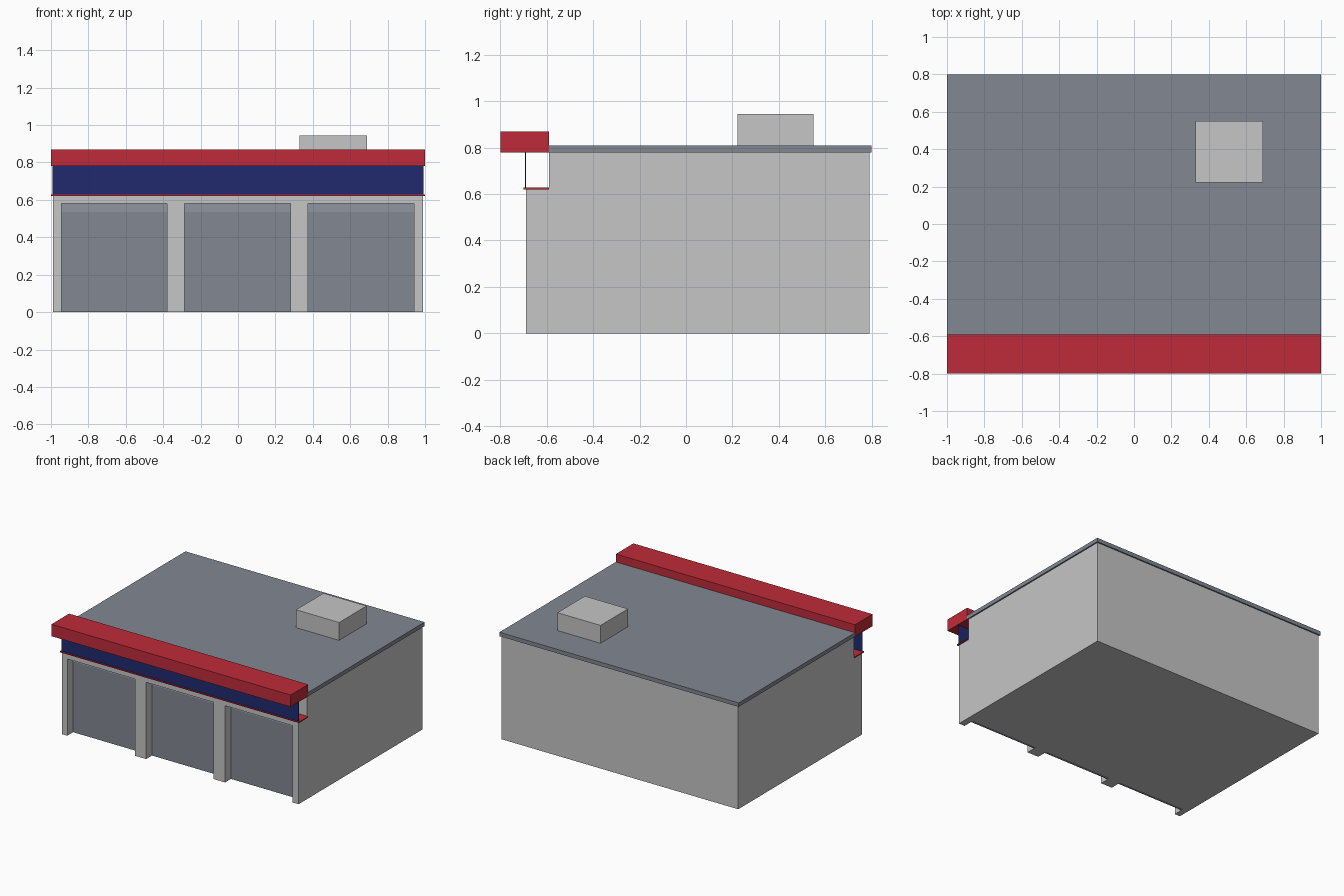
import bpy, bmesh

if "Cube" in bpy.data.objects:
    bpy.data.objects.remove(bpy.data.objects["Cube"])


def material(name, rgb):
    m = bpy.data.materials.new(name)
    lin = [(c / 12.92 if c <= 0.04045 else ((c + 0.055) / 1.055) ** 2.4) for c in rgb]
    m.diffuse_color = (*lin, 1)
    m.use_nodes = True
    m.node_tree.nodes["Principled BSDF"].inputs["Base Color"].default_value = m.diffuse_color
    return m


WALL = material("pale_grey", (0.775, 0.775, 0.78))
SLATE = material("slate_grey", (0.51, 0.53, 0.57))
RED = material("red", (0.75, 0.17, 0.225))
BLUE = material("navy_blue", (0.125, 0.165, 0.43))


def extrude_x(name, profile, x0, x1, mat):
    """Extrude a closed (y, z) profile along x."""
    bm = bmesh.new()
    face = bm.faces.new([bm.verts.new((x0, y, z)) for y, z in profile])
    ext = bmesh.ops.extrude_face_region(bm, geom=[face])
    moved = [v for v in ext["geom"] if isinstance(v, bmesh.types.BMVert)]
    bmesh.ops.translate(bm, verts=moved, vec=(x1 - x0, 0, 0))
    bmesh.ops.recalc_face_normals(bm, faces=bm.faces)
    me = bpy.data.meshes.new(name)
    bm.to_mesh(me)
    bm.free()
    ob = bpy.data.objects.new(name, me)
    bpy.context.collection.objects.link(ob)
    if mat:
        me.materials.append(mat)
    return ob


def box(name, x0, x1, y0, y1, z0, z1, mat):
    return extrude_x(name, [(y0, z0), (y1, z0), (y1, z1), (y0, z1)], x0, x1, mat)


# building shell with a stepped front
shell = extrude_x("building_shell",
                  [(-0.69, 0), (0.79, 0), (0.79, 0.78), (-0.59, 0.78),
                   (-0.59, 0.62), (-0.69, 0.62)], -0.99, 0.99, WALL)

# three bay openings, each with a door whose top panel leans back
for i, x0 in enumerate((-0.945, -0.285, 0.375)):
    x1 = x0 + 0.565
    cutter = box("bay_cutter", x0, x1, -0.8, -0.60, -0.1, 0.58, None)
    cutter.hide_render = True
    mod = shell.modifiers.new("bay", "BOOLEAN")
    mod.operation = "DIFFERENCE"
    mod.solver = "EXACT"
    mod.object = cutter
    bpy.context.view_layer.objects.active = shell
    bpy.ops.object.modifier_apply(modifier=mod.name)
    bpy.data.objects.remove(cutter)
    extrude_x(f"bay_door_{i + 1}",
              [(-0.62, 0), (-0.60, 0), (-0.60, 0.58), (-0.602, 0.58), (-0.62, 0.535)],
              x0, x1, SLATE)

# the bay cuts must not change the shell colour
for p in shell.data.polygons:
    p.material_index = 0

# roof slab and rooftop unit
box("roof_slab", -1, 1, -0.59, 0.80, 0.78, 0.81, SLATE)
box("rooftop_unit", 0.33, 0.69, 0.222, 0.55, 0.81, 0.945, WALL)

# front fascia: red canopy, thin blue sign band and red sill
box("red_canopy", -1, 1, -0.80, -0.59, 0.78, 0.87, RED)
box("blue_band", -0.993, 0.993, -0.693, -0.689, 0.628, 0.78, BLUE)
box("red_sill", -1, 1, -0.70, -0.59, 0.62, 0.628, RED)
